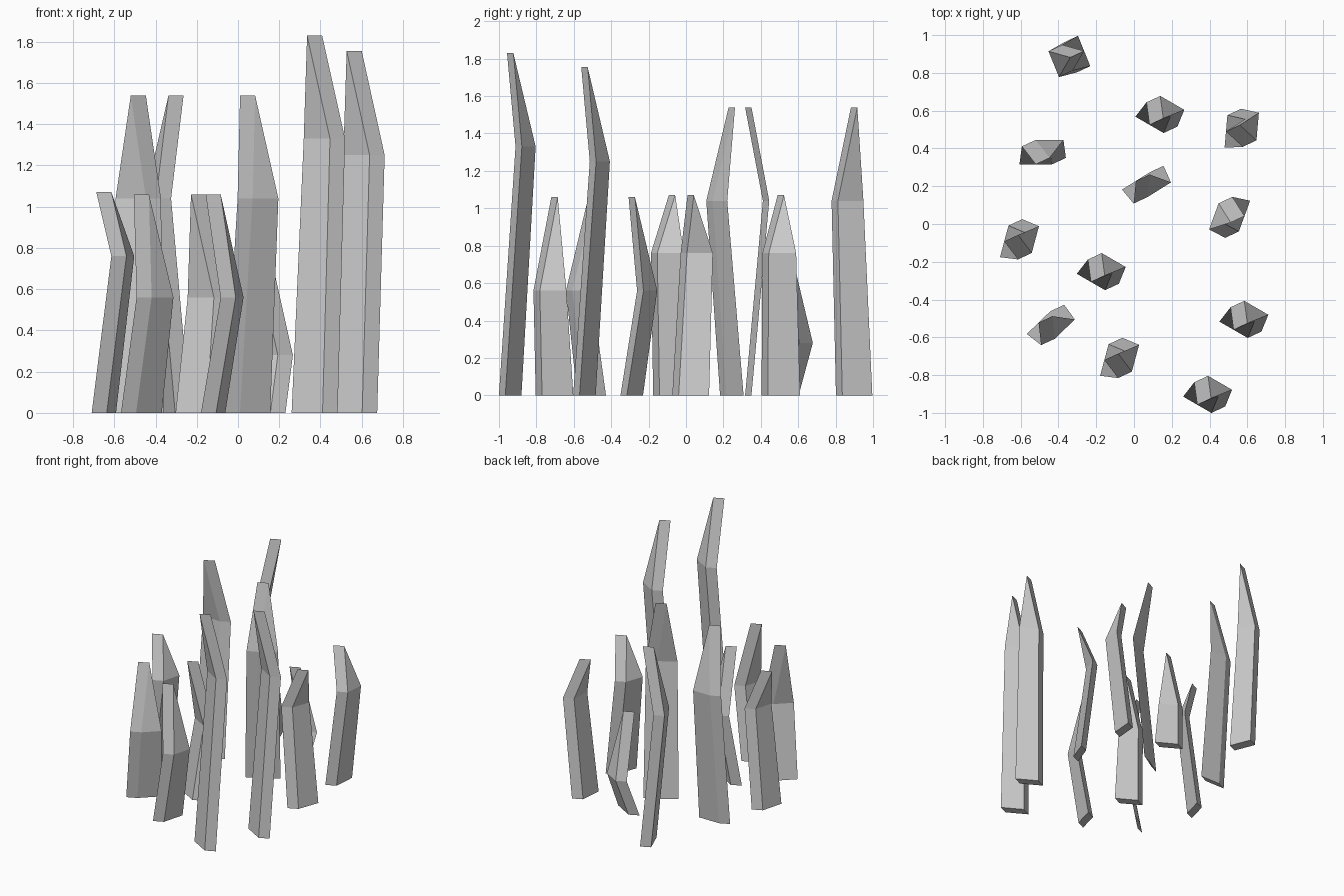
import bpy, bmesh
from math import radians, cos, sin
from mathutils import Vector

if "Cube" in bpy.data.objects:
    bpy.data.objects.remove(bpy.data.objects["Cube"])

BASE_W, MID_W, BEND = 0.173, 0.147, 0.095
THICK = Vector((0.073, 0.034, 0))      # every blade is thickened the same way


def grass_blade(name, x, y, bend_deg, z_mid, z_tip):
    """Pointed blade outline, bowed at mid height, then thickened."""
    a = radians(bend_deg)
    out = Vector((cos(a), sin(a), 0))
    side = Vector((-sin(a), cos(a), 0))
    root = Vector((x, y, 0))
    mid = root + out * BEND + Vector((0, 0, z_mid))
    tip = root + Vector((0, 0, z_tip))
    outline = [root - side * BASE_W / 2, root + side * BASE_W / 2,
               mid + side * MID_W / 2, tip, mid - side * MID_W / 2]
    bm = bmesh.new()
    v = [bm.verts.new(p) for p in outline]
    faces = [bm.faces.new((v[0], v[1], v[2], v[4])),
             bm.faces.new((v[4], v[2], v[3]))]
    ext = bmesh.ops.extrude_face_region(bm, geom=faces, use_keep_orig=True)
    moved = [g for g in ext["geom"] if isinstance(g, bmesh.types.BMVert)]
    bmesh.ops.translate(bm, verts=moved, vec=THICK)
    bmesh.ops.recalc_face_normals(bm, faces=bm.faces)
    mesh = bpy.data.meshes.new(name)
    bm.to_mesh(mesh)
    bm.free()
    bpy.context.collection.objects.link(bpy.data.objects.new(name, mesh))


# root x, root y, bend direction, bend height, tip height
blades = [
    # diagonal blades of four heights
    (0.335, -0.957, 60, 1.33, 1.83),
    (0.527, -0.56, 60, 1.25, 1.755),
    (-0.228, -0.307, 60, 0.56, 1.06),
    (0.082, 0.525, 60, 0.28, 0.78),
    # low-bend blades
    (-0.157, -0.72, -15, 0.56, 1.06),
    (-0.505, -0.522, -46, 0.56, 1.06),
    # short blades
    (-0.687, -0.092, -15, 0.76, 1.07),
    (0.512, 0.008, 160, 0.76, 1.07),
    (0.487, 0.49, -5, 0.76, 1.07),
    # tall blades
    (0.01, 0.228, -58, 1.04, 1.54),
    (-0.52, 0.316, 90, 1.04, 1.54),
    (-0.337, 0.882, 202, 1.04, 1.54),
]
for i, b in enumerate(blades, 1):
    grass_blade(f"grass_blade_{i:02d}", *b)
